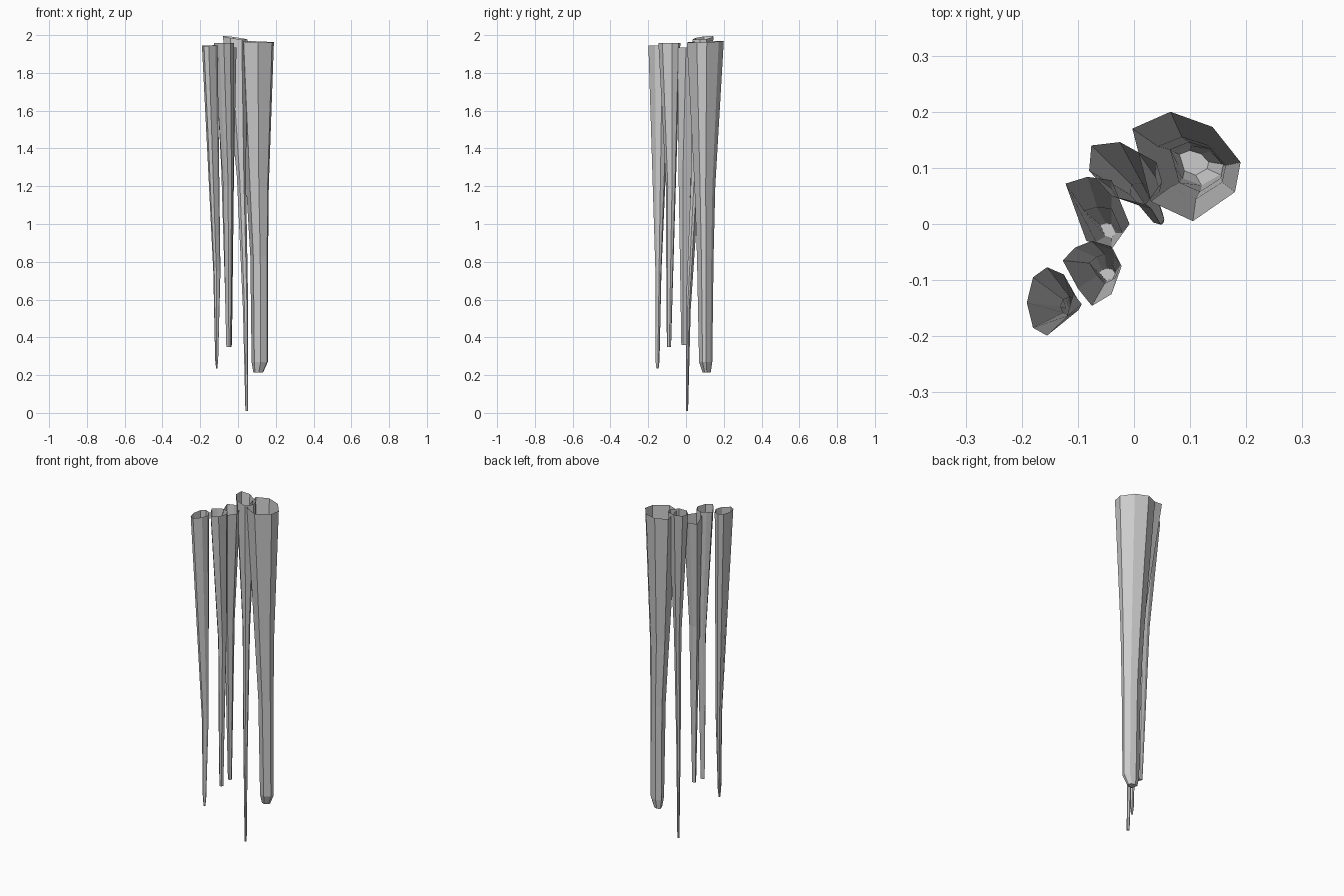
import bpy


def icicle(name, rim, rings, z_top, tilt=(0.0, 0.0)):
    """Open-topped tapering spike: rim outline (x, y), then rings (z, cx, cy, half_x, half_y)."""
    xs, ys = [p[0] for p in rim], [p[1] for p in rim]
    cx, cy = (min(xs) + max(xs)) / 2, (min(ys) + max(ys)) / 2
    hx, hy = (max(xs) - min(xs)) / 2, (max(ys) - min(ys)) / 2
    n = len(rim)
    verts = [(x, y, z_top + tilt[0] * (x - cx) + tilt[1] * (y - cy)) for x, y in rim]
    for z, rx, ry, sx, sy in rings:
        verts += [(rx + (x - cx) / hx * sx, ry + (y - cy) / hy * sy, z) for x, y in rim]
    faces = []
    for r in range(len(rings)):
        for i in range(n):
            j = (i + 1) % n
            faces.append((r * n + i, (r + 1) * n + i, (r + 1) * n + j, r * n + j))
    # blunt tip
    faces.append(tuple(reversed(range(len(rings) * n, (len(rings) + 1) * n))))
    mesh = bpy.data.meshes.new(name)
    mesh.from_pydata(verts, [], faces)
    mesh.update()
    obj = bpy.data.objects.new(name, mesh)
    bpy.context.collection.objects.link(obj)
    return obj


# Thick icicle (outlines run counter-clockwise)
icicle("thick_icicle",
       [(0.105, 0.005), (0.18, 0.057), (0.19, 0.11), (0.14, 0.173),
        (0.065, 0.2), (-0.003, 0.17), (0.015, 0.1), (0.03, 0.04)],
       [(1.2, 0.103, 0.1, 0.06, 0.055), (0.83, 0.112, 0.102, 0.047, 0.044),
        (0.27, 0.115, 0.104, 0.043, 0.035), (0.215, 0.107, 0.109, 0.026, 0.022)],
       1.965, (-0.03, 0.03))

# Longest icicle
icicle("long_icicle",
       [(-0.08, 0.095), (-0.04, 0.05), (0.02, 0.035), (0.05, 0.075),
        (0.04, 0.11), (-0.025, 0.146), (-0.076, 0.14)],
       [(1.25, 0.018, 0.05, 0.024, 0.023), (0.55, 0.04, 0.012, 0.014, 0.013),
        (0.01, 0.046, 0.005, 0.007, 0.006)],
       1.985, (-0.12, 0.08))

# Middle icicle
icicle("middle_icicle",
       [(-0.122, 0.072), (-0.085, -0.03), (-0.04, -0.045), (-0.008, 0.0),
        (-0.04, 0.078), (-0.083, 0.084)],
       [(1.3, -0.055, -0.005, 0.034, 0.035), (0.36, -0.046, -0.012, 0.014, 0.013)],
       1.935)

# Narrow icicle
icicle("narrow_icicle",
       [(-0.127, -0.065), (-0.1, -0.115), (-0.075, -0.146), (-0.04, -0.125),
        (-0.022, -0.075), (-0.04, -0.04), (-0.075, -0.03), (-0.105, -0.042)],
       [(1.2, -0.052, -0.08, 0.027, 0.026), (0.6, -0.05, -0.088, 0.018, 0.016),
        (0.35, -0.048, -0.09, 0.014, 0.011)],
       1.957)

# Outer icicle
icicle("outer_icicle",
       [(-0.191, -0.14), (-0.18, -0.185), (-0.155, -0.199), (-0.12, -0.165),
        (-0.108, -0.125), (-0.125, -0.09), (-0.155, -0.077), (-0.18, -0.095)],
       [(0.75, -0.112, -0.146, 0.019, 0.016), (0.28, -0.113, -0.151, 0.008, 0.011),
        (0.235, -0.113, -0.151, 0.003, 0.006)],
       1.945, (0.02, 0.02))
